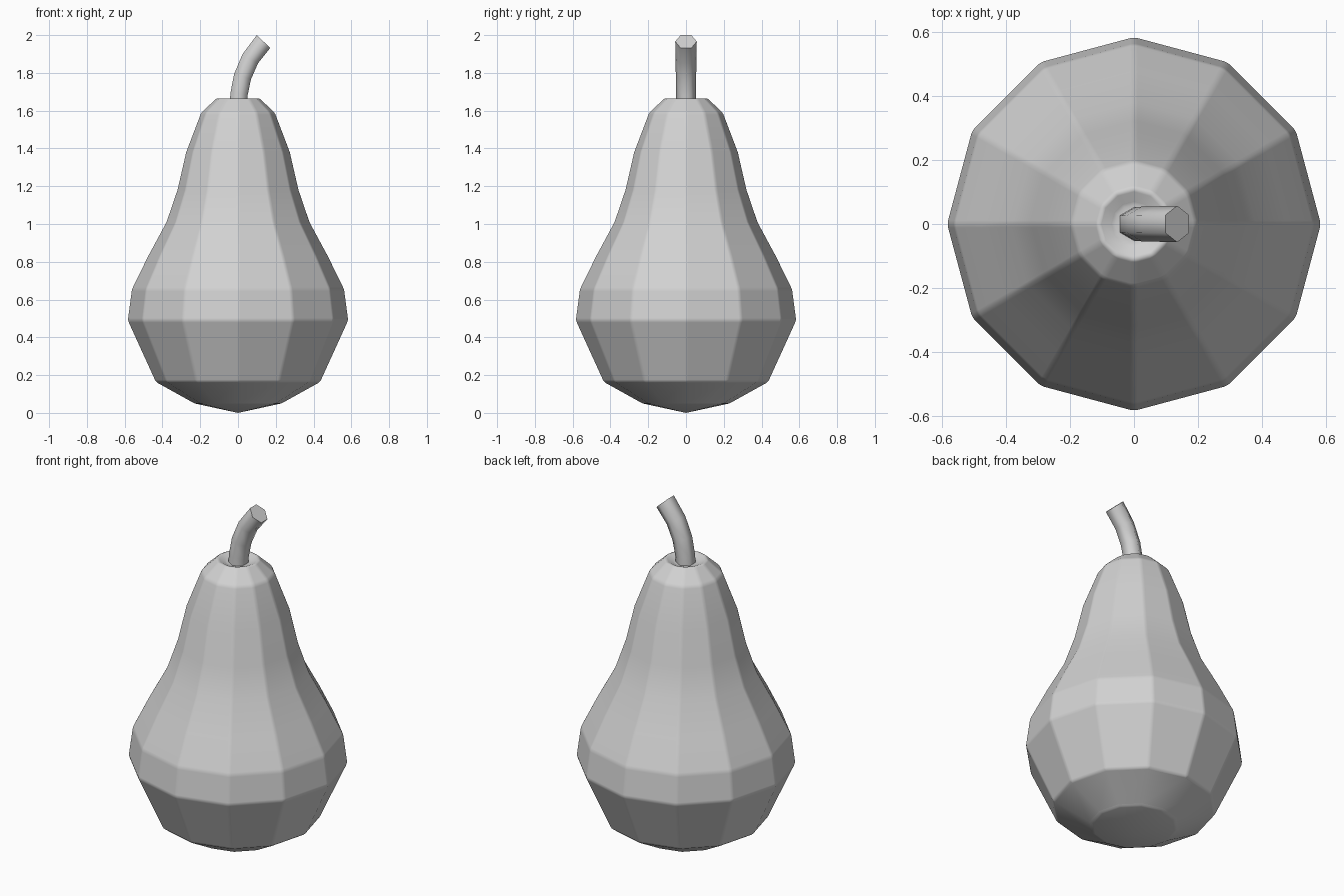
import bpy, bmesh, math
from mathutils import Vector

cube = bpy.data.objects.get("Cube")
if cube:
    bpy.data.objects.remove(cube, do_unlink=True)

grey = bpy.data.materials.new("plain grey")
grey.use_nodes = True
colour = (0.64, 0.64, 0.64, 1)
grey.diffuse_color = colour
grey.node_tree.nodes["Principled BSDF"].inputs["Base Color"].default_value = colour


def ring(bm, centre, u, v, radius, sides):
    steps = [math.tau * i / sides for i in range(sides)]
    return [bm.verts.new(centre + radius * (math.cos(a) * u + math.sin(a) * v)) for a in steps]


def bridge(bm, rings):
    for low, high in zip(rings, rings[1:]):
        n = len(low)
        for i in range(n):
            j = (i + 1) % n
            bm.faces.new((low[i], low[j], high[j], high[i]))


def finish(name, bm):
    bmesh.ops.recalc_face_normals(bm, faces=bm.faces)
    mesh = bpy.data.meshes.new(name)
    bm.to_mesh(mesh)
    bm.free()
    mesh.materials.append(grey)
    ob = bpy.data.objects.new(name, mesh)
    bpy.context.collection.objects.link(ob)
    bpy.ops.object.select_all(action='DESELECT')
    ob.select_set(True)
    bpy.context.view_layer.objects.active = ob
    return ob


X, Y, Z = Vector((1, 0, 0)), Vector((0, 1, 0)), Vector((0, 0, 1))

# Fruit body: twelve-sided lathe, pointed below and dimpled on top
profile = [(0.23, 0.05), (0.437, 0.165), (0.585, 0.49), (0.563, 0.655), (0.477, 0.83),
           (0.38, 1.01), (0.322, 1.18), (0.276, 1.38), (0.196, 1.59), (0.112, 1.668), (0.06, 1.645)]
bm = bmesh.new()
rings = [ring(bm, Z * z, X, Y, r, 12) for r, z in profile]
bridge(bm, rings)
tip = bm.verts.new((0, 0, 0))
for i in range(12):
    bm.faces.new((tip, rings[0][(i + 1) % 12], rings[0][i]))
bm.faces.new(rings[-1])
body = finish("fruit_body", bm)
bpy.ops.object.shade_smooth()

# Narrow softened ridges between the flat facets
bevel = body.modifiers.new("soft_ridges", 'BEVEL')
bevel.width = 0.012
bevel.segments = 2
bevel.limit_method = 'ANGLE'
bevel.angle_limit = math.radians(15)
bevel.harden_normals = True

# Stem: six-sided bent tube leaning to the left, with a flat cut end
path = [(0.0, 1.62, 0.053), (0.006, 1.69, 0.053), (0.024, 1.78, 0.054),
        (0.065, 1.875, 0.055), (0.135, 1.966, 0.057)]
leans = [0, 8, 18, 30, 43]
bm = bmesh.new()
rings = []
for (x, z, r), lean in zip(path, leans):
    a = math.radians(lean)
    across = Vector((math.cos(a), 0, -math.sin(a)))
    rings.append(ring(bm, Vector((x, 0, z)), Y, across, r, 6))
bridge(bm, rings)
bm.faces.new(rings[0])
bm.faces.new(rings[-1])
finish("stem", bm)
bpy.ops.object.shade_smooth_by_angle(angle=math.radians(70))
